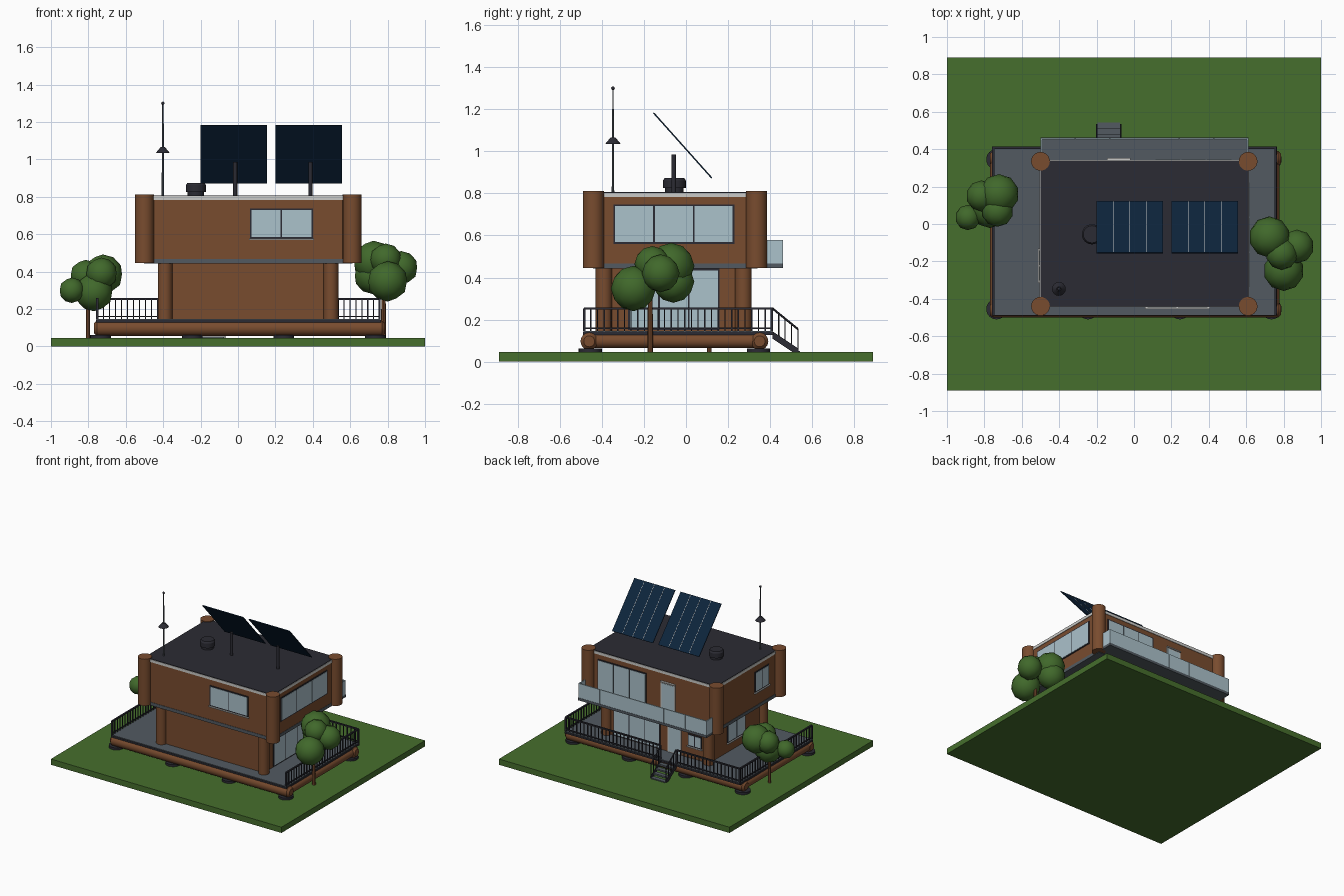
import bpy, bmesh, math
from mathutils import Vector, Matrix

if "Cube" in bpy.data.objects:
    bpy.data.objects.remove(bpy.data.objects["Cube"])


def material(name, rgb):
    m = bpy.data.materials.new(name)
    m.diffuse_color = (*rgb, 1)
    m.use_nodes = True
    m.node_tree.nodes["Principled BSDF"].inputs["Base Color"].default_value = m.diffuse_color
    return m


WOOD = material("warm brown wood", (0.19, 0.072, 0.028))
GRASS = material("grass green", (0.061, 0.156, 0.026))
LEAF = material("leaf green", (0.052, 0.14, 0.024))
DARK = material("charcoal", (0.024, 0.024, 0.033))
GREY = material("slate grey", (0.085, 0.102, 0.12))
WHITE = material("off white", (0.6, 0.6, 0.58))
GLASS = material("pale blue glass", (0.41, 0.54, 0.6))
NAVY = material("solar navy", (0.004, 0.018, 0.045))


def finish(name, bm, mat, smooth=False):
    me = bpy.data.meshes.new(name)
    bm.to_mesh(me)
    bm.free()
    me.materials.append(mat)
    ob = bpy.data.objects.new(name, me)
    bpy.context.collection.objects.link(ob)
    if smooth:
        bpy.ops.object.select_all(action='DESELECT')
        ob.select_set(True)
        bpy.context.view_layer.objects.active = ob
        bpy.ops.object.shade_smooth_by_angle(angle=math.radians(40))
    return ob


def boxes(name, mat, *specs):
    """One mesh of boxes, each (x0, x1, y0, y1, z0, z1)."""
    bm = bmesh.new()
    for x0, x1, y0, y1, z0, z1 in specs:
        c = Matrix.Translation(((x0 + x1) / 2, (y0 + y1) / 2, (z0 + z1) / 2))
        s = Matrix.Diagonal((abs(x1 - x0), abs(y1 - y0), abs(z1 - z0), 1))
        bmesh.ops.create_cube(bm, size=1, matrix=c @ s)
    return finish(name, bm, mat)


def rods(name, mat, *specs, sides=24):
    """One mesh of round rods or cones, each (start, end, radius, end radius)."""
    bm = bmesh.new()
    for p, q, r, r2 in specs:
        p, q = Vector(p), Vector(q)
        rot = (q - p).to_track_quat('Z', 'Y').to_matrix().to_4x4()
        bmesh.ops.create_cone(bm, cap_ends=True, segments=sides, radius1=r, radius2=r2,
                              depth=(q - p).length,
                              matrix=Matrix.Translation((p + q) / 2) @ rot)
    return finish(name, bm, mat, True)


def balls(name, mat, *specs):
    bm = bmesh.new()
    for x, y, z, r in specs:
        bmesh.ops.create_icosphere(bm, subdivisions=2, radius=r,
                                   matrix=Matrix.Translation((x, y, z)))
    return finish(name, bm, mat, True)


def window(name, axis, wall, out, a0, a1, z0, z1, panes, frame=DARK, sill=False):
    """Framed window on a wall; axis is the wall normal, out its sign."""
    def slab(b0, b1, c0, c1, d):
        w = (wall - out * 0.002, wall + out * d)
        w = (min(w), max(w))
        return (*w, b0, b1, c0, c1) if axis == 'x' else (b0, b1, *w, c0, c1)
    boxes(name + "_frame", frame, slab(a0, a1, z0, z1, 0.005))
    t, step = 0.008, (a1 - a0 - 0.008) / panes
    boxes(name + "_glass", GLASS, *[slab(a0 + t + i * step, a0 + (i + 1) * step,
                                         z0 + t, z1 - t, 0.007) for i in range(panes)])
    if sill:
        boxes(name + "_sill", WHITE, slab(a0 - 0.005, a1 + 0.005, z0 - 0.008, z0, 0.014))


# ground, pads, log frame and deck
boxes("ground_plate", GRASS, (-1, 1, -0.89, 0.89, 0, 0.045))
rods("foundation_pads", DARK, *[((x, y, 0.044), (x, y, 0.062), 0.055, 0.055)
     for x in (-0.735, -0.245, 0.245, 0.735) for y in (-0.455, 0.345)])
X0, X1, Y0, Y1 = -0.735, 0.745, -0.46, 0.35
logs = []
for y in (Y0, Y1):
    logs += [((-0.755, y, 0.097), (0.77, y, 0.097), 0.041, 0.041),
             ((0.77, y, 0.097), (0.786, y, 0.097), 0.041, 0.026),
             ((-0.755, y, 0.097), (-0.771, y, 0.097), 0.041, 0.026)]
for x in (X0, X1):
    logs.append(((x, Y0, 0.099), (x, Y1, 0.099), 0.034, 0.034))
rods("deck_logs", WOOD, *logs)
boxes("deck_edge", DARK, (-0.76, 0.765, -0.49, 0.415, 0.128, 0.141))
boxes("deck_floor", GREY, (-0.757, 0.762, -0.487, 0.412, 0.14, 0.146))

# deck railing on the left, right and back, open at the stairs
fence = []


def fence_run(axis, at, a, b):
    def put(u0, u1, w, z0, z1):
        fence.append((at - w, at + w, u0, u1, z0, z1) if axis == 'y'
                     else (u0, u1, at - w, at + w, z0, z1))
    put(a, b, 0.006, 0.248, 0.258)
    put(a, b, 0.004, 0.156, 0.163)
    n = round((b - a) / 0.032)
    for i in range(n + 1):
        u = a + (b - a) * i / n
        w = 0.006 if i in (0, n) else 0.003
        put(u - w, u + w, w, 0.145, 0.252)


fence_run('y', -0.752, -0.484, 0.408)
fence_run('y', 0.757, -0.484, 0.408)
fence_run('x', 0.408, -0.752, -0.205)
fence_run('x', 0.408, -0.065, 0.757)
boxes("deck_railing", DARK, *fence)

# stairs
boxes("stair_treads", GREY, *[(-0.195, -0.075, 0.412 + 0.032 * i, 0.446 + 0.032 * i,
                               0.112 - 0.024 * i, 0.124 - 0.024 * i) for i in range(4)])
bm = bmesh.new()
for x in (-0.203, -0.073):
    prof = [(0.41, 0.145), (0.535, 0.062), (0.535, 0.044), (0.51, 0.044), (0.41, 0.11)]
    f = bm.faces.new([bm.verts.new((x, y, z)) for y, z in prof])
    ext = bmesh.ops.extrude_face_region(bm, geom=[f])
    bmesh.ops.translate(bm, vec=(0.006, 0, 0),
                        verts=[v for v in ext['geom'] if isinstance(v, bmesh.types.BMVert)])
bmesh.ops.recalc_face_normals(bm, faces=bm.faces)
finish("stair_stringers", bm, DARK)
rail = []
for x in (-0.2, -0.07):
    rail.append(((x, 0.41, 0.254), (x, 0.532, 0.155), 0.005, 0.005))
    for k in range(1, 5):
        y, z = 0.41 + 0.122 * k / 4, 0.254 - 0.099 * k / 4
        rail.append(((x, y, z - 0.11), (x, y, z), 0.003, 0.003))
rods("stair_handrails", DARK, *rail, sides=6)

# lower and upper storeys with round corner posts
boxes("lower_walls", WOOD, (-0.39, 0.497, -0.39, 0.273, 0.14, 0.45))
rods("lower_posts", WOOD, *[((x, y, 0.14), (x, y, 0.45), 0.039, 0.039)
     for x in (-0.39, 0.497) for y in (-0.39, 0.273)])
boxes("upper_floor_slab", GREY, (-0.503, 0.612, -0.443, 0.34, 0.442, 0.467))
boxes("upper_walls", WOOD, (-0.5, 0.61, -0.44, 0.337, 0.465, 0.785))
rods("upper_posts", WOOD, *[((x, y, 0.446), (x, y, 0.812), 0.05, 0.05)
     for x in (-0.5, 0.61) for y in (-0.44, 0.335)])
boxes("roof_trim", WHITE, (-0.504, 0.614, -0.444, 0.341, 0.782, 0.803))
boxes("roof_top", DARK, (-0.501, 0.611, -0.441, 0.338, 0.8, 0.807))

# windows and doors
window("front_window", 'y', -0.44, -1, 0.065, 0.4, 0.578, 0.737, 2, sill=True)
window("right_window", 'x', 0.61, 1, -0.345, 0.23, 0.56, 0.747, 3)
window("left_window", 'x', -0.5, -1, -0.31, -0.135, 0.575, 0.735, 2, sill=True)
window("back_window", 'y', 0.337, 1, 0.106, 0.53, 0.472, 0.745, 3)
window("balcony_door", 'y', 0.337, 1, -0.145, -0.02, 0.47, 0.715, 1, WHITE)
boxes("balcony_door_lintel", WHITE, (-0.145, -0.02, 0.335, 0.352, 0.715, 0.723))
window("lower_right_window", 'x', 0.497, 1, -0.275, 0.16, 0.15, 0.442, 3)
window("lower_left_window", 'x', -0.39, -1, -0.176, 0.046, 0.22, 0.37, 2, sill=True)
window("lower_back_window", 'y', 0.273, 1, 0.03, 0.435, 0.15, 0.435, 3)
window("back_door", 'y', 0.273, 1, -0.15, -0.035, 0.146, 0.38, 1, WHITE)
window("lower_back_small_window", 'y', 0.273, 1, -0.33, -0.21, 0.24, 0.335, 2, sill=True)

# balcony with glass railing
boxes("balcony_floor", GREY, (-0.5, 0.612, 0.33, 0.462, 0.446, 0.466))
n, w = 6, 1.112 / 6
boxes("balcony_glass", GLASS,
      *[(-0.5 + i * w + 0.001, -0.5 + (i + 1) * w - 0.001, 0.452, 0.46, 0.46, 0.578)
        for i in range(n)],
      (-0.5, -0.492, 0.338, 0.452, 0.46, 0.578), (0.604, 0.612, 0.338, 0.452, 0.46, 0.578))

# solar panels: tilted plates facing back, on posts
top, low = Vector((0, -0.155, 1.183)), Vector((0, 0.122, 0.873))
tilt = -math.atan2(top.z - low.z, low.y - top.y)
length = (top - low).length
for i, cx in enumerate((-0.023, 0.378)):
    place = Matrix.Translation((top + low) / 2 + Vector((cx, 0, 0))) @ Matrix.Rotation(tilt, 4, 'X')
    boxes(f"solar_panel_{i + 1}", NAVY, (-0.177, 0.177, -length / 2, length / 2,
                                         -0.003, 0.003)).matrix_world = place
    boxes(f"solar_lines_{i + 1}", WHITE, *[(x - 0.0015, x + 0.0015, -length / 2 + 0.004,
          length / 2 - 0.004, 0.002, 0.004) for x in (-0.088, 0, 0.088)]).matrix_world = place
rods("solar_posts", DARK, *[((x, -0.058, 0.8), (x, -0.058, 0.985), 0.011, 0.011)
                            for x in (-0.015, 0.387)], sides=12)

# roof vent and antenna
vx, vy = -0.225, -0.055
rods("roof_vent", DARK, ((vx, vy, 0.8), (vx, vy, 0.83), 0.044, 0.044),
     ((vx, vy, 0.826), (vx, vy, 0.862), 0.054, 0.054),
     ((vx, vy, 0.862), (vx, vy, 0.874), 0.054, 0.046))
ax, ay = -0.402, -0.347
rods("antenna_mast", GREY, ((ax, ay, 0.8), (ax, ay, 1.2), 0.006, 0.005),
     ((ax, ay, 1.2), (ax, ay, 1.3), 0.003, 0.003), sides=8)
rods("antenna_cone", DARK, ((ax, ay, 1.035), (ax, ay, 1.065), 0.037, 0.012), sides=16)
balls("antenna_tip", DARK, (ax, ay, 1.3, 0.009))

# trees
balls("right_tree_leaves", LEAF, (0.725, -0.07, 0.455, 0.11), (0.8, -0.25, 0.348, 0.108),
      (0.872, -0.12, 0.42, 0.09), (0.72, -0.06, 0.38, 0.1), (0.79, -0.16, 0.465, 0.085))
balls("left_tree_leaves", LEAF, (-0.722, 0.16, 0.385, 0.107), (-0.77, 0.08, 0.29, 0.102),
      (-0.888, 0.035, 0.3, 0.068), (-0.815, 0.15, 0.38, 0.083), (-0.73, 0.07, 0.39, 0.085))
rods("right_tree_trunk", WOOD, ((0.778, -0.17, 0.04), (0.778, -0.17, 0.4), 0.013, 0.011), sides=8)
rods("left_tree_trunk", WOOD, ((-0.802, 0.11, 0.04), (-0.802, 0.11, 0.33), 0.011, 0.009), sides=8)
